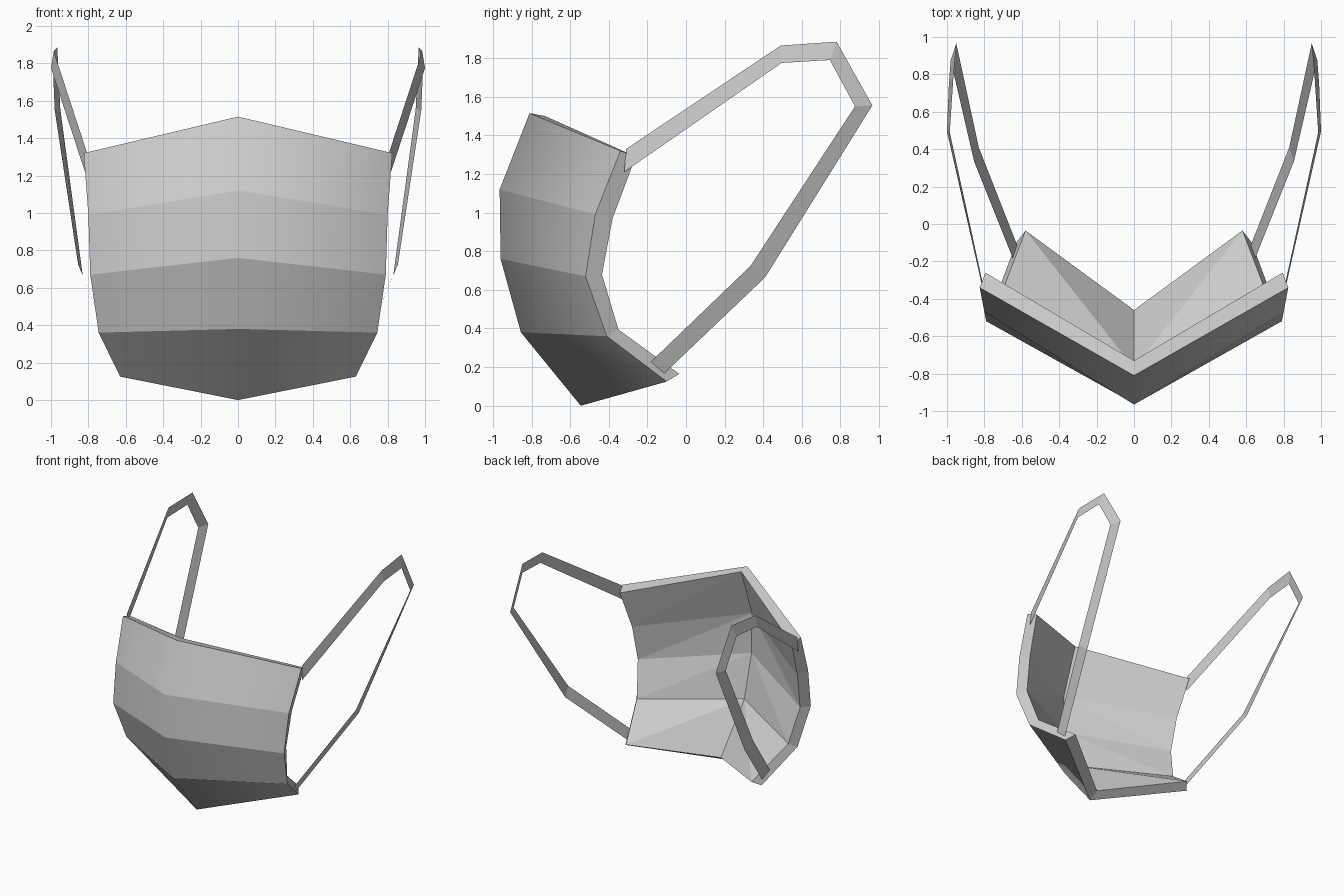
import bpy
import bmesh

cube = bpy.data.objects.get("Cube")
if cube:
    bpy.data.objects.remove(cube, do_unlink=True)

grey = bpy.data.materials.new("light_grey_fabric")
grey.use_nodes = True
colour = (0.6, 0.6, 0.6, 1)
grey.diffuse_color = colour
grey.node_tree.nodes["Principled BSDF"].inputs["Base Color"].default_value = colour


def finish(bm, name):
    mesh = bpy.data.meshes.new(name)
    bm.to_mesh(mesh)
    bm.free()
    mesh.materials.append(grey)
    obj = bpy.data.objects.new(name, mesh)
    bpy.context.collection.objects.link(obj)
    return obj


# Rows from top to bottom: centre y, centre z, side x, side y, side z
OUTER = [(-.81, 1.515, .825, -.34, 1.32), (-.965, 1.12, .80, -.47, .99),
         (-.96, .76, .79, -.52, .67), (-.855, .38, .745, -.41, .36),
         (-.545, 0, .63, -.10, .125)]
INNER = [(-.73, 1.50, .795, -.26, 1.29), (-.87, 1.10, .765, -.38, .97),
         (-.865, .77, .75, -.435, .68), (-.77, .42, .70, -.35, .395),
         (-.46, .05, .58, -.035, .165)]


def wall(bm, rows):
    return [[bm.verts.new(p) for p in ((-x, y, z), (0, cy, cz), (x, y, z))]
            for cy, cz, x, y, z in rows]


# Folded face cover: outer wall, inner wall and the rim joining them
bm = bmesh.new()
out, inn = wall(bm, OUTER), wall(bm, INNER)
outer_faces, inner_faces = [], []
for a, b, c, d in zip(out, out[1:], inn, inn[1:]):
    for i in (0, 1):
        outer_faces.append(bm.faces.new((a[i], b[i], b[i + 1], a[i + 1])))
        # inner panels crease from the upper centre to the lower side
        top, low, top_side, low_side = c[1], d[1], c[2 * i], d[2 * i]
        inner_faces.append(bm.faces.new((top, low, low_side)))
        inner_faces.append(bm.faces.new((top, low_side, top_side)))
loop_out = out[0] + [r[2] for r in out[1:]] + out[-1][1::-1] + [r[0] for r in out[-2:0:-1]]
loop_in = inn[0] + [r[2] for r in inn[1:]] + inn[-1][1::-1] + [r[0] for r in inn[-2:0:-1]]
n = len(loop_out)
for i in range(n):
    j = (i + 1) % n
    bm.faces.new((loop_out[i], loop_out[j], loop_in[j], loop_in[i]))
bmesh.ops.recalc_face_normals(bm, faces=bm.faces[:])
# The outer wall is soft across the centre fold and crisp between bands
for f in outer_faces:
    f.smooth = True
for e in bm.edges:
    e.smooth = all(f in outer_faces for f in e.link_faces) and all(
        abs(v.co.x) < 0.001 for v in e.verts)
finish(bm, "face_cover")

# Ear loop ribbon: outer edge and inner edge
EDGE_OUT = [(.81, -.31, 1.33), (.985, .49, 1.865), (.966, .78, 1.885),
            (.95, .965, 1.555), (.83, .41, .665), (.622, -.12, .16)]
EDGE_IN = [(.815, -.32, 1.21), (1, .495, 1.775), (.99, .745, 1.79),
           (.98, .875, 1.55), (.855, .335, .725), (.645, -.19, .22)]


def ear_loop(name, side):
    bm = bmesh.new()
    a, b = [[bm.verts.new((side * x, y, z)) for x, y, z in edge]
            for edge in (EDGE_OUT, EDGE_IN)]
    for i in range(len(a) - 1):
        quad = (a[i], a[i + 1], b[i + 1], b[i])
        bm.faces.new(quad if side < 0 else quad[::-1])
    return finish(bm, name)


ear_loop("left_ear_loop", 1)
ear_loop("right_ear_loop", -1)
